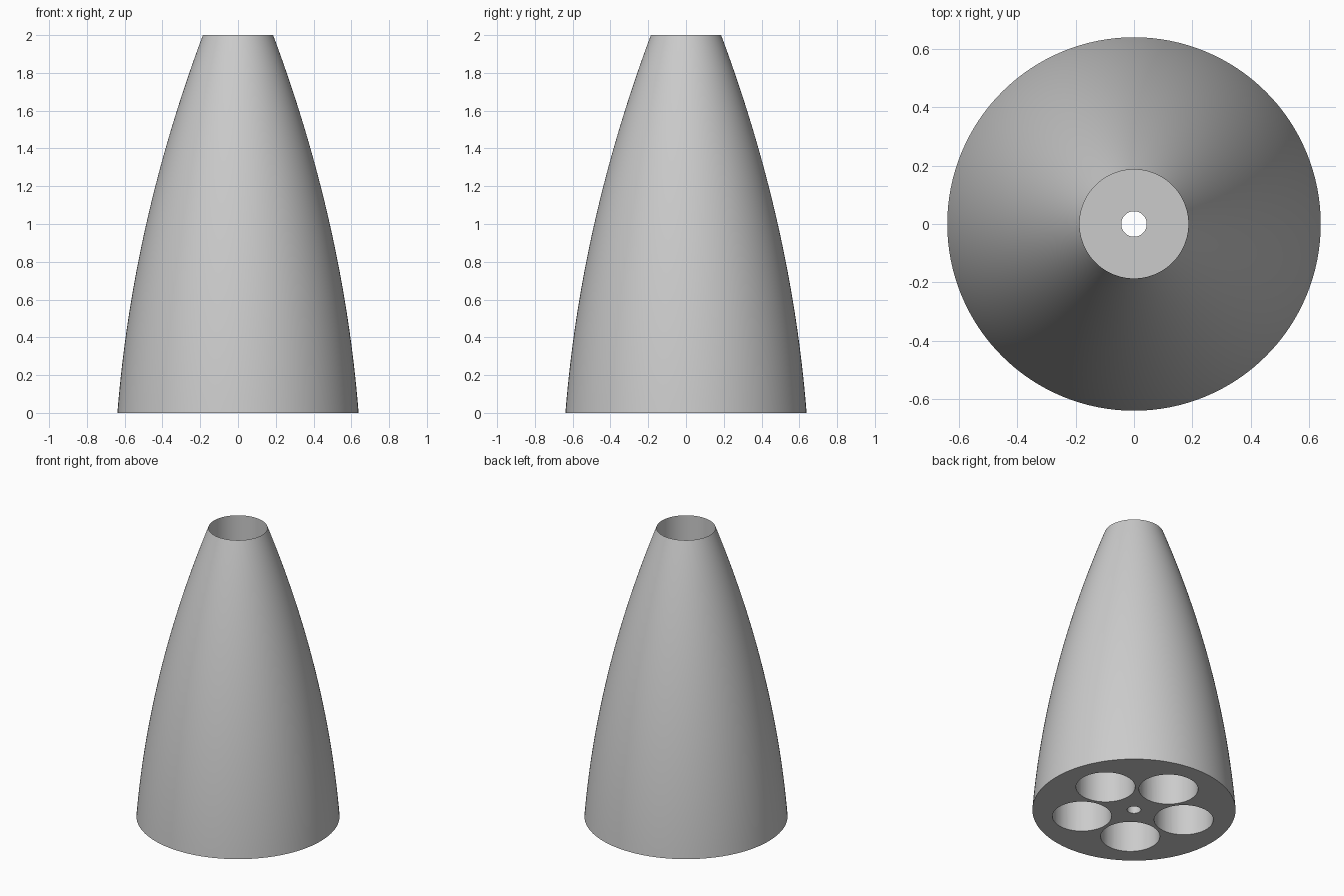
import bpy
import bmesh
import math

cube = bpy.data.objects.get("Cube")
if cube:
    bpy.data.objects.remove(cube, do_unlink=True)

HEIGHT = 2.0
BASE_R = 0.6385
BORE_R = 0.186
PIN_R = 0.0435
BORE_FLOOR = 1.4
POCKET_DEPTH = 0.6
POCKET_RING = 0.337
SIDES = 128

grey = bpy.data.materials.new("plain grey")
grey.use_nodes = True
colour = (0.6, 0.6, 0.6, 1.0)
grey.diffuse_color = colour
grey.node_tree.nodes["Principled BSDF"].inputs["Base Color"].default_value = colour


def make_object(name, bm):
    bmesh.ops.recalc_face_normals(bm, faces=bm.faces)
    mesh = bpy.data.meshes.new(name)
    bm.to_mesh(mesh)
    bm.free()
    mesh.materials.append(grey)
    obj = bpy.data.objects.new(name, mesh)
    bpy.context.collection.objects.link(obj)
    return obj


def lathe(name, profile, sides):
    """Revolve a closed (radius, z) profile around the z axis."""
    bm = bmesh.new()
    rings = []
    for r, z in profile:
        rings.append([bm.verts.new((r * math.cos(2 * math.pi * i / sides),
                                    r * math.sin(2 * math.pi * i / sides), z))
                      for i in range(sides)])
    for a, b in zip(rings, rings[1:] + rings[:1]):
        for i in range(sides):
            j = (i + 1) % sides
            bm.faces.new((a[i], a[j], b[j], b[i]))
    return make_object(name, bm)


# Tapered body: curved outside, wide bore in the top, thin hole right through
STEPS = 32
drop = BASE_R - BORE_R
profile = []
for k in range(STEPS + 1):
    t = k / STEPS
    profile.append((BASE_R - drop * (0.35 * t + 0.65 * t * t), HEIGHT * t))
profile += [(BORE_R, BORE_FLOOR), (PIN_R, BORE_FLOOR), (PIN_R, 0)]
body = lathe("tapered_body", profile, SIDES)

# Five round pockets in the underside
bm = bmesh.new()
for i in range(5):
    angle = math.radians(90 + 72 * i)
    made = bmesh.ops.create_cone(bm, cap_ends=True, segments=64,
                                 radius1=BORE_R, radius2=BORE_R,
                                 depth=2 * POCKET_DEPTH)
    bmesh.ops.translate(bm, verts=made["verts"],
                        vec=(POCKET_RING * math.cos(angle),
                             POCKET_RING * math.sin(angle), 0))
cutter = make_object("pocket_cutter", bm)
cutter.hide_render = True

cut = body.modifiers.new("pockets", "BOOLEAN")
cut.operation = "DIFFERENCE"
cut.solver = "EXACT"
cut.object = cutter

bpy.ops.object.select_all(action="DESELECT")
body.select_set(True)
bpy.context.view_layer.objects.active = body
bpy.ops.object.modifier_apply(modifier=cut.name)
bpy.data.objects.remove(cutter, do_unlink=True)

# Smooth round walls with crisp rims
bpy.ops.object.shade_smooth_by_angle(angle=math.radians(12))
